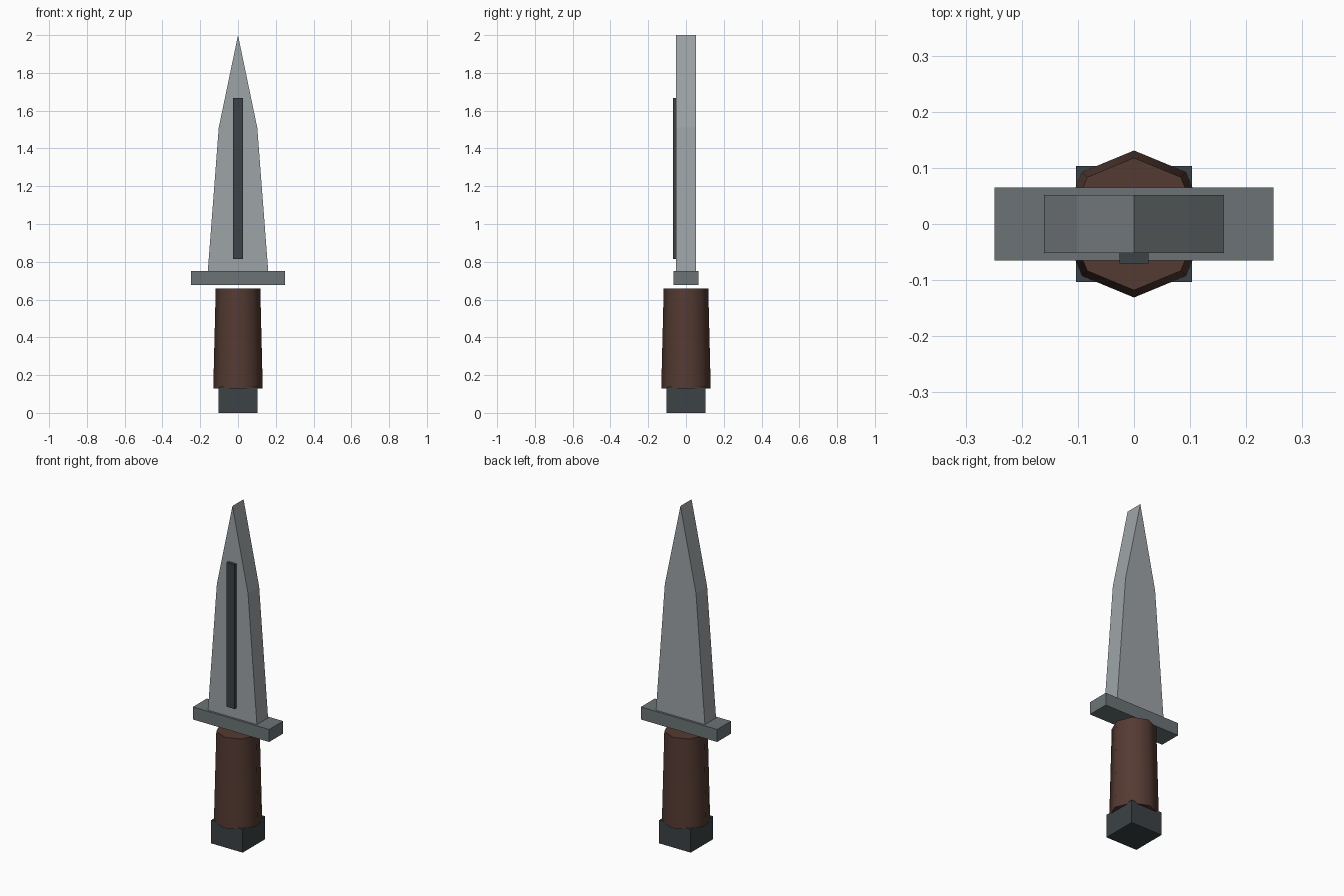
import bpy
import bmesh
from math import radians

if "Cube" in bpy.data.objects:
    bpy.data.objects.remove(bpy.data.objects["Cube"])


def material(name, rgb):
    m = bpy.data.materials.new(name)
    m.diffuse_color = (*rgb, 1)
    m.use_nodes = True
    m.node_tree.nodes["Principled BSDF"].inputs["Base Color"].default_value = m.diffuse_color
    return m


STEEL = material("steel", (0.34, 0.37, 0.385))
GUNMETAL = material("gunmetal", (0.15, 0.175, 0.18))
DARK = material("dark_metal", (0.045, 0.055, 0.06))
LEATHER = material("leather", (0.09, 0.043, 0.032))


def box(name, x, y, z, mat):
    """Box from (min, max) ranges."""
    ranges = (x, y, z)
    bpy.ops.mesh.primitive_cube_add(size=1, location=[sum(r) / 2 for r in ranges])
    ob = bpy.context.object
    ob.name = name
    ob.scale = [r[1] - r[0] for r in ranges]
    bpy.ops.object.transform_apply(location=False, rotation=False, scale=True)
    ob.data.materials.append(mat)
    return ob


# Blade: flat outline extruded through its thickness
half = [(0.16, 0.75), (0.102, 1.51)]
outline = half + [(0, 2.0)] + [(-x, z) for x, z in reversed(half)]
bm = bmesh.new()
face = bm.faces.new([bm.verts.new((x, -0.052, z)) for x, z in outline])
extruded = bmesh.ops.extrude_face_region(bm, geom=[face])["geom"]
bmesh.ops.translate(bm, vec=(0, 0.104, 0),
                    verts=[g for g in extruded if isinstance(g, bmesh.types.BMVert)])
bmesh.ops.recalc_face_normals(bm, faces=bm.faces)
mesh = bpy.data.meshes.new("blade")
bm.to_mesh(mesh)
bm.free()
blade = bpy.data.objects.new("blade", mesh)
mesh.materials.append(STEEL)
bpy.context.collection.objects.link(blade)

# Dark strip on the front of the blade
box("blade_strip", (-0.026, 0.026), (-0.07, -0.045), (0.815, 1.667), DARK)

# Cross guard and square pommel
box("guard", (-0.249, 0.249), (-0.065, 0.065), (0.678, 0.752), GUNMETAL)
box("pommel", (-0.103, 0.103), (-0.103, 0.103), (0, 0.137), DARK)

# Tapered eight-sided grip with points on the axes
bpy.ops.mesh.primitive_cone_add(vertices=8, radius1=0.131, radius2=0.118,
                                depth=0.53, location=(0, 0, 0.393))
grip = bpy.context.object
grip.name = "grip"
grip.data.materials.append(LEATHER)
bpy.ops.object.shade_smooth_by_angle(angle=radians(60))
